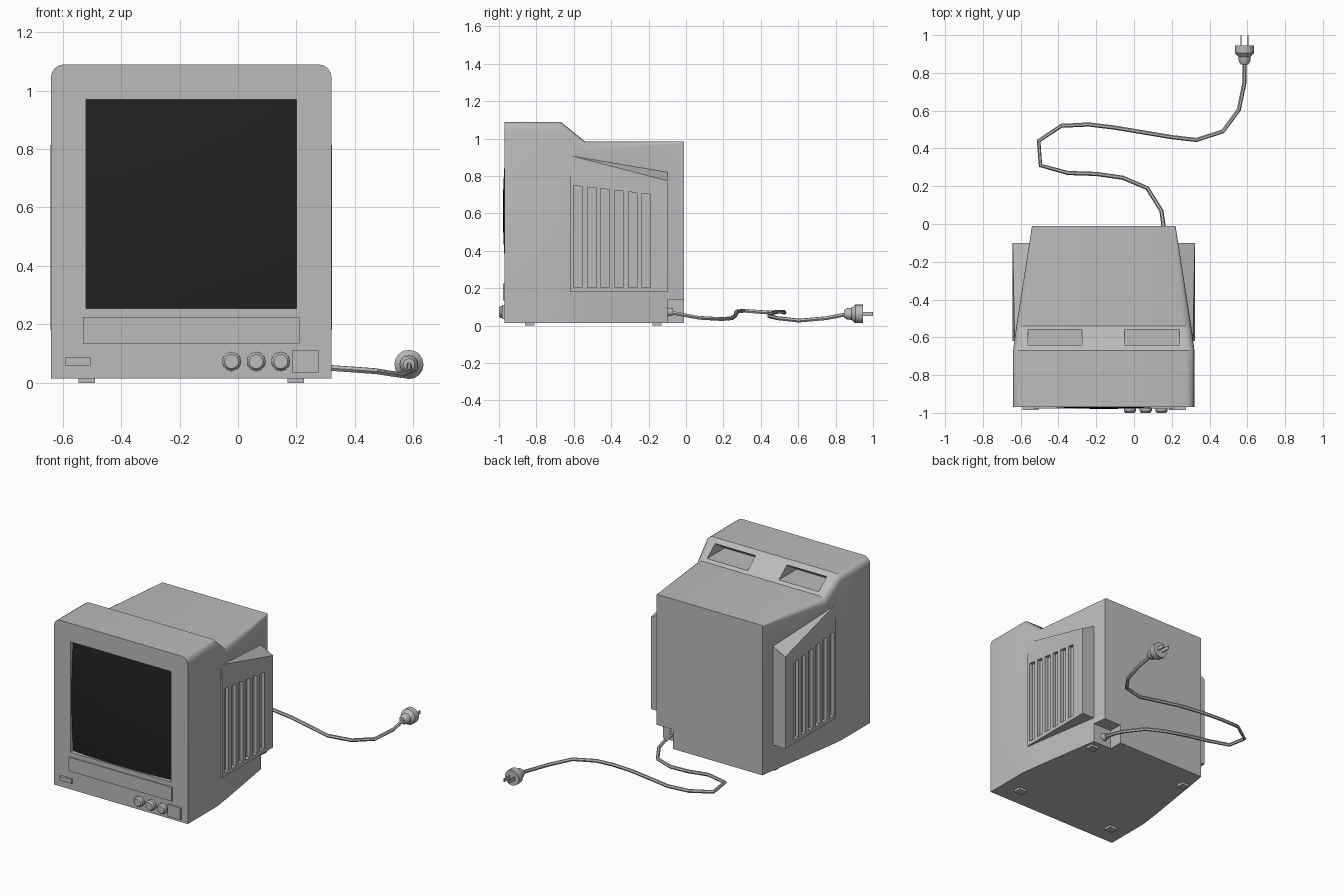
import bpy
import bmesh
import math
from mathutils import Matrix, Vector

default_cube = bpy.data.objects.get("Cube")
if default_cube:
    bpy.data.objects.remove(default_cube, do_unlink=True)

CENTRE = -0.16  # middle of the cabinet along x


def make_material(name, colour, roughness):
    mat = bpy.data.materials.new(name)
    mat.use_nodes = True
    mat.diffuse_color = (*colour, 1)
    shader = next(n for n in mat.node_tree.nodes if n.type == "BSDF_PRINCIPLED")
    shader.inputs["Base Color"].default_value = (*colour, 1)
    shader.inputs["Roughness"].default_value = roughness
    return mat


casing_grey = make_material("casing grey", (0.5, 0.5, 0.5), 0.6)
screen_black = make_material("screen black", (0.016, 0.016, 0.016), 0.3)


def make_object(name, bm):
    bmesh.ops.recalc_face_normals(bm, faces=bm.faces)
    mesh = bpy.data.meshes.new(name)
    bm.to_mesh(mesh)
    bm.free()
    obj = bpy.data.objects.new(name, mesh)
    bpy.context.collection.objects.link(obj)
    return obj


def activate(obj):
    bpy.ops.object.select_all(action="DESELECT")
    obj.select_set(True)
    bpy.context.view_layer.objects.active = obj


def finish(obj, mat):
    obj.data.materials.clear()
    obj.data.materials.append(mat)
    for poly in obj.data.polygons:
        poly.material_index = 0
    activate(obj)
    bpy.ops.object.shade_smooth_by_angle(angle=math.radians(32))
    return obj


def hull(name, points):
    """Convex solid around a few corner points."""
    bm = bmesh.new()
    for p in points:
        bm.verts.new(p)
    bmesh.ops.convex_hull(bm, input=bm.verts)
    bmesh.ops.dissolve_limit(bm, angle_limit=0.002, verts=bm.verts, edges=bm.edges)
    return make_object(name, bm)


def box(name, xs, ys, zs):
    return hull(name, [(x, y, z) for x in xs for y in ys for z in zs])


def combine(target, tool, operation):
    tool.hide_render = True
    mod = target.modifiers.new("combine", "BOOLEAN")
    mod.operation = operation
    mod.solver = "EXACT"
    mod.object = tool
    activate(target)
    bpy.ops.object.modifier_apply(modifier=mod.name)
    bpy.data.objects.remove(tool, do_unlink=True)


def lathe(name, profile, x, z, sides):
    """Turn (radius, y) pairs about a line parallel to y."""
    bm = bmesh.new()
    rings = []
    for radius, y in profile:
        turns = [math.tau * i / sides for i in range(sides)]
        rings.append([bm.verts.new((x + radius * math.cos(t), y, z + radius * math.sin(t)))
                      for t in turns])
    skin(bm, rings)
    return make_object(name, bm)


def skin(bm, rings):
    count = len(rings[0])
    for a, b in zip(rings, rings[1:]):
        for i in range(count):
            j = (i + 1) % count
            bm.faces.new((a[i], a[j], b[j], b[i]))
    bm.faces.new(rings[0])
    bm.faces.new(rings[-1])


# Cabinet: lofted sections with rounded top corners, tapering to the back
def cabinet_section(bm, y, half, top, radius):
    outline = [(-half, 0.015), (half, 0.015)]
    for side in (1, -1):
        steps = range(5) if side == 1 else reversed(range(5))
        for i in steps:
            a = math.radians(90 * i / 4)
            outline.append((side * (half - radius + radius * math.cos(a)),
                            top - radius + radius * math.sin(a)))
    return [bm.verts.new((CENTRE + x, y, z)) for x, z in outline]


bm = bmesh.new()
skin(bm, [cabinet_section(bm, *s) for s in (
    (-0.97, 0.48, 1.09, 0.045), (-0.67, 0.48, 1.09, 0.045),
    (-0.54, 0.463, 0.985, 0.045), (-0.01, 0.38, 0.985, 0.008))])
cabinet = make_object("cabinet", bm)

# Side vent housings with slanted tops and six grooves each
for side in (1, -1):
    def sided(points):
        return [(CENTRE + side * x, y, z) for x, y, z in points]

    housing = hull("vent_housing", sided([
        (0.482, -0.62, 0.18), (0.482, -0.1, 0.18), (0.482, -0.1, 0.775),
        (0.482, -0.62, 0.8), (0.472, -0.62, 0.91), (0.36, -0.62, 0.91),
        (0.36, -0.1, 0.838), (0.36, -0.62, 0.18), (0.36, -0.1, 0.18)]))
    combine(cabinet, housing, "UNION")
    for i in range(6):
        y = -0.6 + 0.073 * i
        groove = hull("groove_cutter", sided([
            (x, yy, z) for x in (0.46, 0.52) for yy in (y, y + 0.045)
            for z in (0.205, 0.68 - 0.115 * yy)]))
        combine(cabinet, groove, "DIFFERENCE")

# Undercut hand grips in the sloping part of the top
for x0, x1 in ((-0.56, -0.275), (-0.05, 0.24)):
    grip = hull("grip_cutter", [(x, y, z) for x in (x0, x1) for y, z in (
        (-0.74, 1.0), (-0.52, 1.0), (-0.52, 1.1), (-0.59, 1.1))])
    combine(cabinet, grip, "DIFFERENCE")

# Screen opening and the cord notch in the back corner
combine(cabinet, box("screen_cutter", (-0.52, 0.2), (-1.1, -0.93), (0.255, 0.97)), "DIFFERENCE")
combine(cabinet, box("notch_cutter", (0.1, 0.4), (-0.1, 0.1), (-0.1, 0.14)), "DIFFERENCE")
finish(cabinet, casing_grey)

# Bulging screen
bm = bmesh.new()
bmesh.ops.create_grid(bm, x_segments=14, y_segments=14, size=1)
for v in bm.verts:
    x, z = 0.36 * v.co.x, 0.3575 * v.co.y
    v.co = (CENTRE + x, -0.979 + 0.14 * (x * x + z * z), 0.6125 + z)
screen = make_object("screen", bm)
if screen.data.polygons[0].normal.y > 0:
    screen.data.flip_normals()
finish(screen, screen_black)

# Front controls
for name, xs, front, zs in (
        ("control_flap", (-0.53, 0.21), -0.978, (0.135, 0.225)),
        ("small_button", (-0.59, -0.505), -0.984, (0.06, 0.087)),
        ("power_button", (0.185, 0.275), -0.984, (0.035, 0.11))):
    finish(box(name, xs, (front, -0.96), zs), casing_grey)
for i in range(3):
    knob = lathe("knob", [(0.032, -0.96), (0.032, -0.99), (0.024, -1.0)],
                 -0.022 + 0.084 * i, 0.073, 20)
    finish(knob, casing_grey)

# Feet
for x in (-0.545, 0.17):
    for y in (-0.86, -0.18):
        finish(box("foot", (x, x + 0.055), (y, y + 0.05), (0, 0.02)), casing_grey)

# Power cord
cord_path = [
    (0.155, -0.11, 0.075), (0.155, 0, 0.055), (0.145, 0.07, 0.042), (0.07, 0.19, 0.035),
    (-0.06, 0.245, 0.04), (-0.2, 0.265, 0.055), (-0.35, 0.27, 0.075),
    (-0.495, 0.31, 0.08), (-0.505, 0.44, 0.07), (-0.385, 0.52, 0.075),
    (-0.24, 0.527, 0.07), (-0.1, 0.51, 0.075), (0.05, 0.485, 0.075),
    (0.2, 0.46, 0.065), (0.33, 0.445, 0.05), (0.47, 0.49, 0.04),
    (0.555, 0.605, 0.027), (0.585, 0.75, 0.04), (0.585, 0.86, 0.061)]
curve = bpy.data.curves.new("power_cord", "CURVE")
curve.dimensions = "3D"
curve.bevel_depth = 0.011
curve.bevel_resolution = 1
curve.use_fill_caps = True
spline = curve.splines.new("POLY")
spline.points.add(len(cord_path) - 1)
for point, co in zip(spline.points, cord_path):
    point.co = (*co, 1)
cord = bpy.data.objects.new("power_cord", curve)
bpy.context.collection.objects.link(cord)
activate(cord)
bpy.ops.object.convert(target="MESH")
finish(bpy.context.view_layer.objects.active, casing_grey)

# Cord sleeve, plug and its two blades
finish(lathe("cord_sleeve", [(0.026, -0.11), (0.018, -0.07)], 0.155, 0.073, 12), casing_grey)
finish(lathe("plug", [(0.02, 0.845), (0.03, 0.86), (0.032, 0.885), (0.05, 0.905),
                      (0.05, 0.945)], 0.585, 0.063, 16), casing_grey)
for x in (0.567, 0.603):
    finish(box("plug_blade", (x - 0.003, x + 0.003), (0.93, 1.0), (0.052, 0.074)), casing_grey)
